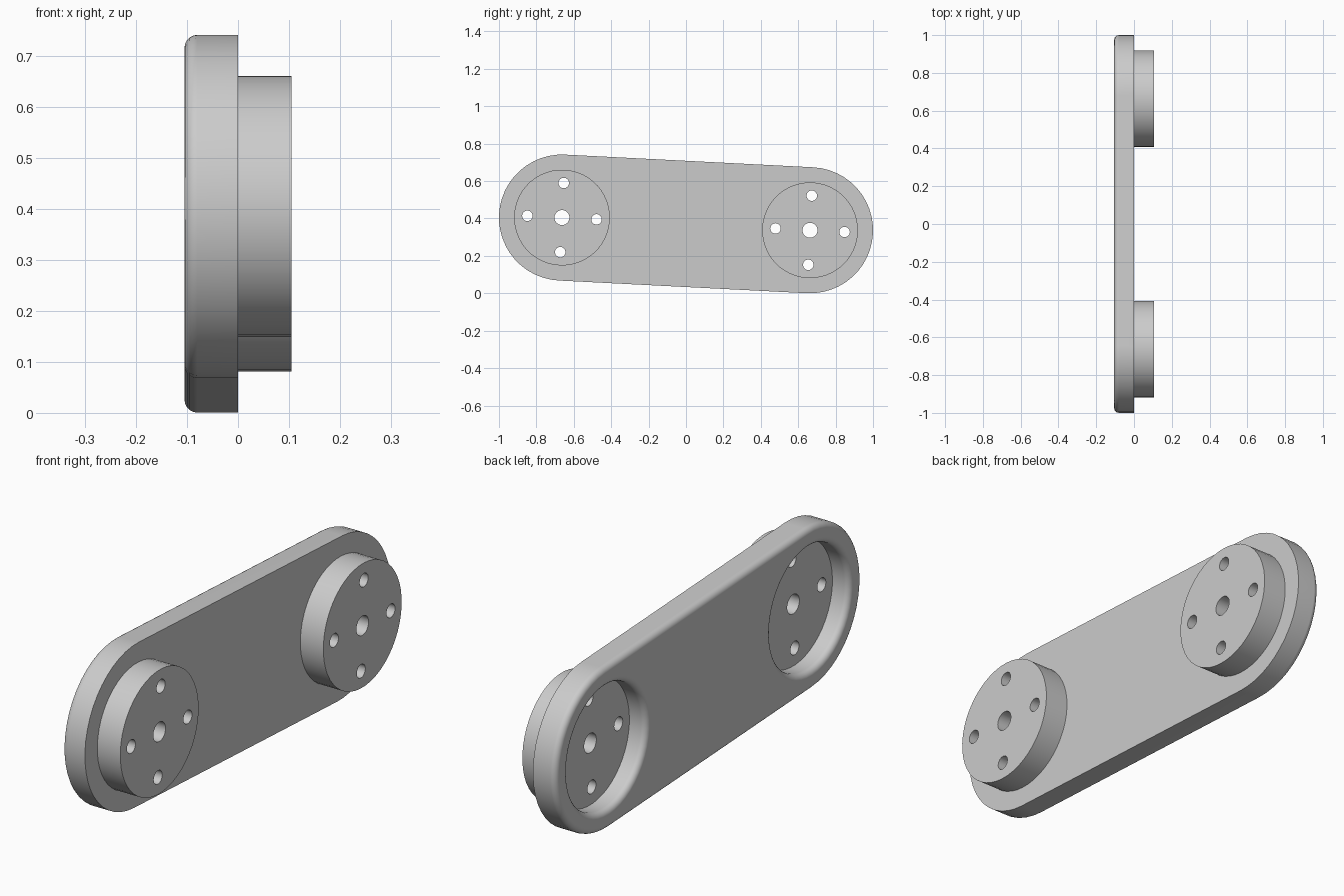
import bpy, bmesh
from math import sin, cos, pi
from mathutils import Matrix

THICK = 0.105        # plate thickness, also the hub height
R_END, R_HUB = 0.337, 0.256
HALF = 0.664         # half the distance between hub centres
FILLET = 0.025
PLACE = Matrix.Translation((0, 0, 0.371)) @ Matrix.Rotation(-0.051, 4, 'X')

cube = bpy.data.objects.get("Cube")
if cube:
    bpy.data.objects.remove(cube, do_unlink=True)

grey = bpy.data.materials.new("plain_grey")
grey.use_nodes = True
colour = (0.6, 0.6, 0.6, 1)
grey.diffuse_color = colour
for node in grey.node_tree.nodes:
    if node.type == 'BSDF_PRINCIPLED':
        node.inputs["Base Color"].default_value = colour


def loft(bm, sections, half=0, centre=(0, 0), steps=24):
    """Closed solid along x from (x, radius) sections, round or slot shaped."""
    rings = []
    for x, r in sections:
        ring = []
        for side in (1, -1):
            for i in range(steps + 1):
                a = -pi / 2 + pi * i / steps
                ring.append(bm.verts.new((x, centre[0] + side * (half + r * cos(a)),
                                          centre[1] + side * r * sin(a))))
        rings.append(ring)
    for a, b in zip(rings, rings[1:]):
        for i in range(len(a)):
            j = (i + 1) % len(a)
            bm.faces.new((a[i], a[j], b[j], b[i]))
    bm.faces.new(rings[0])
    bm.faces.new(rings[-1])


def finish(bm, name):
    bmesh.ops.remove_doubles(bm, verts=bm.verts[:], dist=1e-5)
    bmesh.ops.recalc_face_normals(bm, faces=bm.faces[:])
    bm.transform(PLACE)
    mesh = bpy.data.meshes.new(name)
    bm.to_mesh(mesh)
    bm.free()
    mesh.materials.append(grey)
    ob = bpy.data.objects.new(name, mesh)
    bpy.context.collection.objects.link(ob)
    return ob


def activate(ob):
    bpy.ops.object.select_all(action='DESELECT')
    ob.select_set(True)
    bpy.context.view_layer.objects.active = ob


def cut(ob, cutter):
    mod = ob.modifiers.new("cut", 'BOOLEAN')
    mod.operation = 'DIFFERENCE'
    mod.solver = 'EXACT'
    mod.object = cutter
    activate(ob)
    bpy.ops.object.modifier_apply(modifier=mod.name)
    bpy.data.objects.remove(cutter, do_unlink=True)


def smooth(ob):
    activate(ob)
    bpy.ops.object.shade_smooth_by_angle(angle=pi / 6)
    mod = ob.modifiers.new("flat_faces", 'WEIGHTED_NORMAL')
    mod.keep_sharp = True


arc = [pi / 2 * i / 5 for i in range(6)]

# Slot-shaped plate with a rounded back edge
bm = bmesh.new()
loft(bm, [(0, R_END)] + [(FILLET - THICK - FILLET * sin(t),
                          R_END - FILLET + FILLET * cos(t)) for t in arc], HALF)
plate = finish(bm, "arm_plate")

# Round openings behind the hubs, flaring at the back
flare = [(FILLET - THICK - FILLET * sin(t),
          R_HUB + FILLET - FILLET * cos(t)) for t in arc]
for side in (-1, 1):
    bm = bmesh.new()
    loft(bm, [(0.02, R_HUB)] + flare + [(-THICK - 0.02, R_HUB + FILLET)],
         centre=(side * HALF, 0))
    cut(plate, finish(bm, "opening_cutter"))
smooth(plate)

# Hubs: discs closing the openings, each with a bore and four bolt holes
for side, name in ((-1, "front_hub"), (1, "back_hub")):
    bm = bmesh.new()
    loft(bm, [(-THICK / 4, R_HUB), (THICK, R_HUB)], centre=(side * HALF, 0))
    hub = finish(bm, name)
    bm = bmesh.new()
    span = (-THICK, 2 * THICK)
    loft(bm, [(x, 0.04) for x in span], centre=(side * HALF, 0), steps=16)
    for k in range(4):
        a = k * pi / 2
        loft(bm, [(x, 0.028) for x in span], steps=12,
             centre=(side * HALF + 0.185 * cos(a), 0.185 * sin(a)))
    cut(hub, finish(bm, "hole_cutter"))
    smooth(hub)
